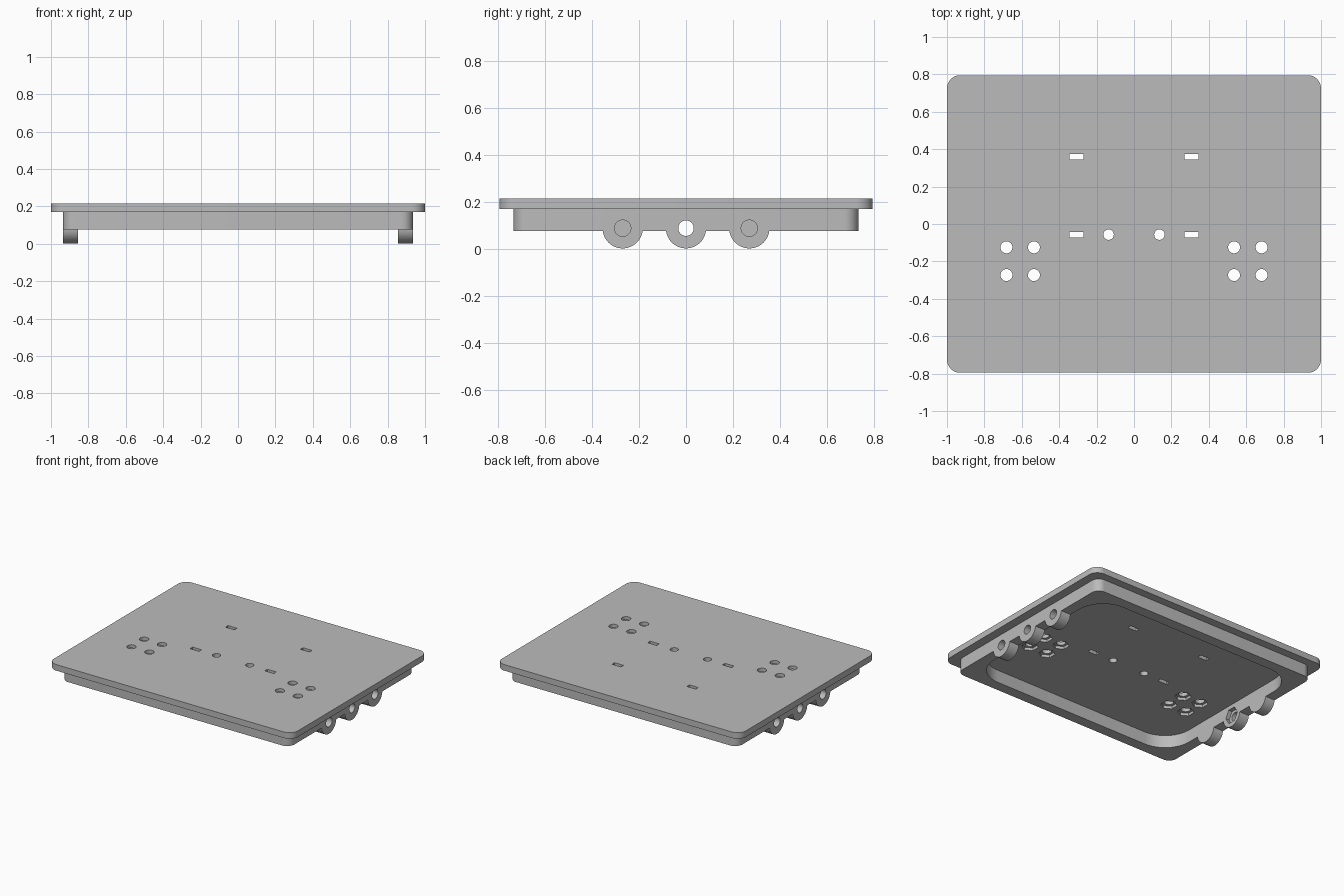
import bpy
import bmesh
import math
from mathutils import Matrix

if "Cube" in bpy.data.objects:
    bpy.data.objects.remove(bpy.data.objects["Cube"], do_unlink=True)

grey = bpy.data.materials.new("plain grey")
grey.use_nodes = True
colour = (0.5, 0.5, 0.5, 1)
grey.diffuse_color = colour
grey.node_tree.nodes["Principled BSDF"].inputs["Base Color"].default_value = colour


def make_object(name, bm):
    bmesh.ops.recalc_face_normals(bm, faces=bm.faces)
    mesh = bpy.data.meshes.new(name)
    bm.to_mesh(mesh)
    bm.free()
    mesh.materials.append(grey)
    obj = bpy.data.objects.new(name, mesh)
    bpy.context.collection.objects.link(obj)
    return obj


def rounded_slab(name, half_x, half_y, radius, z0, z1, steps=12):
    """Rounded rectangle raised from z0 to z1."""
    bm = bmesh.new()
    ring = []
    for quarter, (sx, sy) in enumerate([(1, 1), (-1, 1), (-1, -1), (1, -1)]):
        for i in range(steps + 1):
            a = (quarter + i / steps) * math.pi / 2
            ring.append(bm.verts.new((sx * (half_x - radius) + radius * math.cos(a),
                                      sy * (half_y - radius) + radius * math.sin(a), z0)))
    face = bm.faces.new(ring)
    grown = bmesh.ops.extrude_face_region(bm, geom=[face])["geom"]
    bmesh.ops.translate(bm, vec=(0, 0, z1 - z0),
                        verts=[v for v in grown if isinstance(v, bmesh.types.BMVert)])
    return make_object(name, bm)


def rod(name, centre, radius, length, sides=32, along_x=False):
    bm = bmesh.new()
    turn = Matrix.Rotation(math.pi / 2, 4, 'Y') if along_x else Matrix()
    bmesh.ops.create_cone(bm, cap_ends=True, segments=sides, radius1=radius, radius2=radius,
                          depth=length, matrix=Matrix.Translation(centre) @ turn)
    return make_object(name, bm)


def box(name, centre, size):
    bm = bmesh.new()
    bmesh.ops.create_cube(bm, size=1, matrix=Matrix.Translation(centre) @ Matrix.Diagonal((*size, 1)))
    return make_object(name, bm)


def combine(target, tool, operation):
    mod = target.modifiers.new("combine", 'BOOLEAN')
    mod.operation = operation
    mod.solver = 'EXACT'
    mod.object = tool
    bpy.context.view_layer.objects.active = target
    bpy.ops.object.modifier_apply(modifier=mod.name)
    bpy.data.objects.remove(tool, do_unlink=True)


PLATE_BOTTOM, PLATE_TOP = 0.17, 0.215
LUG_Z = 0.088

# Top plate and the skirt below it
tray = rounded_slab("tray_plate", 1, 0.795, 0.07, PLATE_BOTTOM, PLATE_TOP)
combine(tray, rounded_slab("skirt", 0.935, 0.735, 0.06, 0.077, 0.19), 'UNION')

# Round lugs on both side walls
for side in (-1, 1):
    for y in (-0.27, 0, 0.27):
        combine(tray, rod("lug", (side * 0.885, y, LUG_Z), 0.086, 0.1, 48, True), 'UNION')

# Hollow underside, which also trims the lugs flush with the wall
combine(tray, rounded_slab("hollow", 0.855, 0.655, 0.21, -0.1, PLATE_BOTTOM), 'DIFFERENCE')

for side in (-1, 1):
    # Lug bores: blind at the ends, through with a nut pocket in the middle
    for y in (-0.27, 0.27):
        combine(tray, rod("blind_bore", (side * 0.935, y, LUG_Z), 0.035, 0.1, 32, True), 'DIFFERENCE')
    combine(tray, rod("through_bore", (side * 0.895, 0, LUG_Z), 0.033, 0.2, 32, True), 'DIFFERENCE')
    combine(tray, rod("lug_nut_pocket", (side * 0.855, 0, LUG_Z), 0.06, 0.06, 6, True), 'DIFFERENCE')

    # Bolt holes with nut pockets underneath
    for x in (0.535, 0.682):
        for y in (-0.125, -0.273):
            combine(tray, rod("bolt_hole", (side * x, y, 0.19), 0.032, 0.2), 'DIFFERENCE')
            combine(tray, rod("nut_pocket", (side * x, y, PLATE_BOTTOM), 0.056, 0.04, 6), 'DIFFERENCE')

    # Plain round holes and strap slots
    combine(tray, rod("cable_hole", (side * 0.136, -0.057, 0.19), 0.028, 0.2), 'DIFFERENCE')
    for y in (0.36, -0.057):
        combine(tray, box("slot", (side * 0.307, y, 0.19), (0.074, 0.03, 0.2)), 'DIFFERENCE')

# Smooth the curved walls and keep the edges sharp
bpy.ops.object.select_all(action='DESELECT')
tray.select_set(True)
bpy.context.view_layer.objects.active = tray
bpy.ops.object.shade_smooth_by_angle(angle=math.radians(30))
